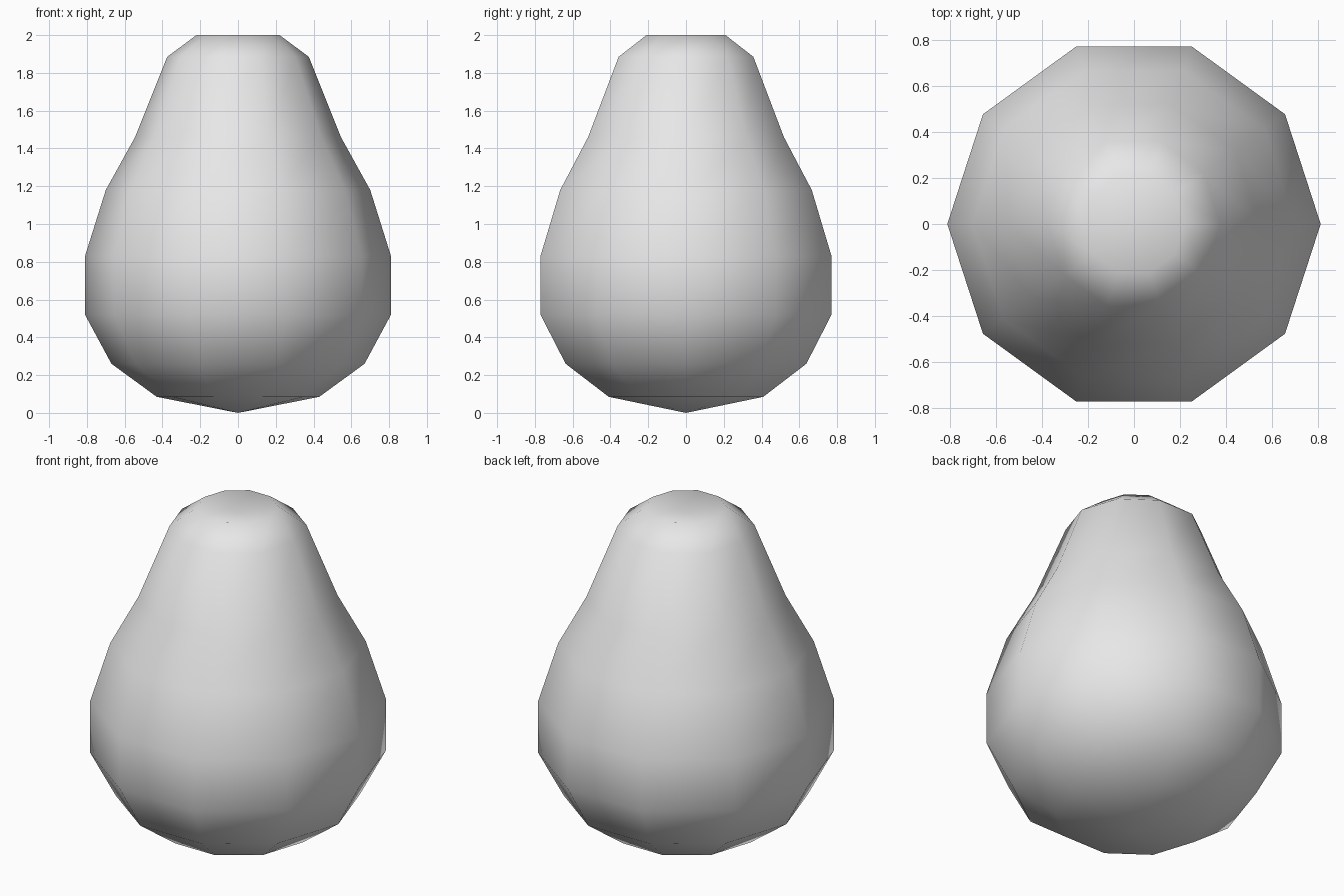
import bpy
import bmesh
import math

cube = bpy.data.objects.get("Cube")
if cube:
    bpy.data.objects.remove(cube, do_unlink=True)

SIDES = 10

# Half outline of the pear (radius, height), from base tip to shallow top dimple
OUTLINE = [(0, 0), (0.43, 0.085), (0.67, 0.26), (0.81, 0.52), (0.81, 0.83),
           (0.70, 1.18), (0.545, 1.46), (0.375, 1.885), (0.22, 2.0), (0, 1.96)]


def make_material(name, color):
    mat = bpy.data.materials.new(name)
    mat.use_nodes = True
    mat.diffuse_color = color
    mat.node_tree.nodes["Principled BSDF"].inputs["Base Color"].default_value = color
    return mat


def lathe(name, outline, sides, mat):
    """Revolve an outline around the z axis into a closed, smooth-shaded body."""
    bm = bmesh.new()
    verts = [bm.verts.new((r, 0, z)) for r, z in outline]
    edges = [bm.edges.new(pair) for pair in zip(verts, verts[1:])]
    bmesh.ops.spin(bm, geom=verts + edges, cent=(0, 0, 0), axis=(0, 0, 1),
                   angle=math.tau, steps=sides, use_duplicate=False)
    bmesh.ops.remove_doubles(bm, verts=bm.verts[:], dist=0.001)
    bmesh.ops.recalc_face_normals(bm, faces=bm.faces[:])
    for face in bm.faces:
        face.smooth = True
    mesh = bpy.data.meshes.new(name)
    bm.to_mesh(mesh)
    bm.free()
    mesh.materials.append(mat)
    obj = bpy.data.objects.new(name, mesh)
    bpy.context.collection.objects.link(obj)
    return obj


# Pear body
light_grey = make_material("light_grey", (0.8, 0.8, 0.8, 1))
lathe("pear_body", OUTLINE, SIDES, light_grey)
